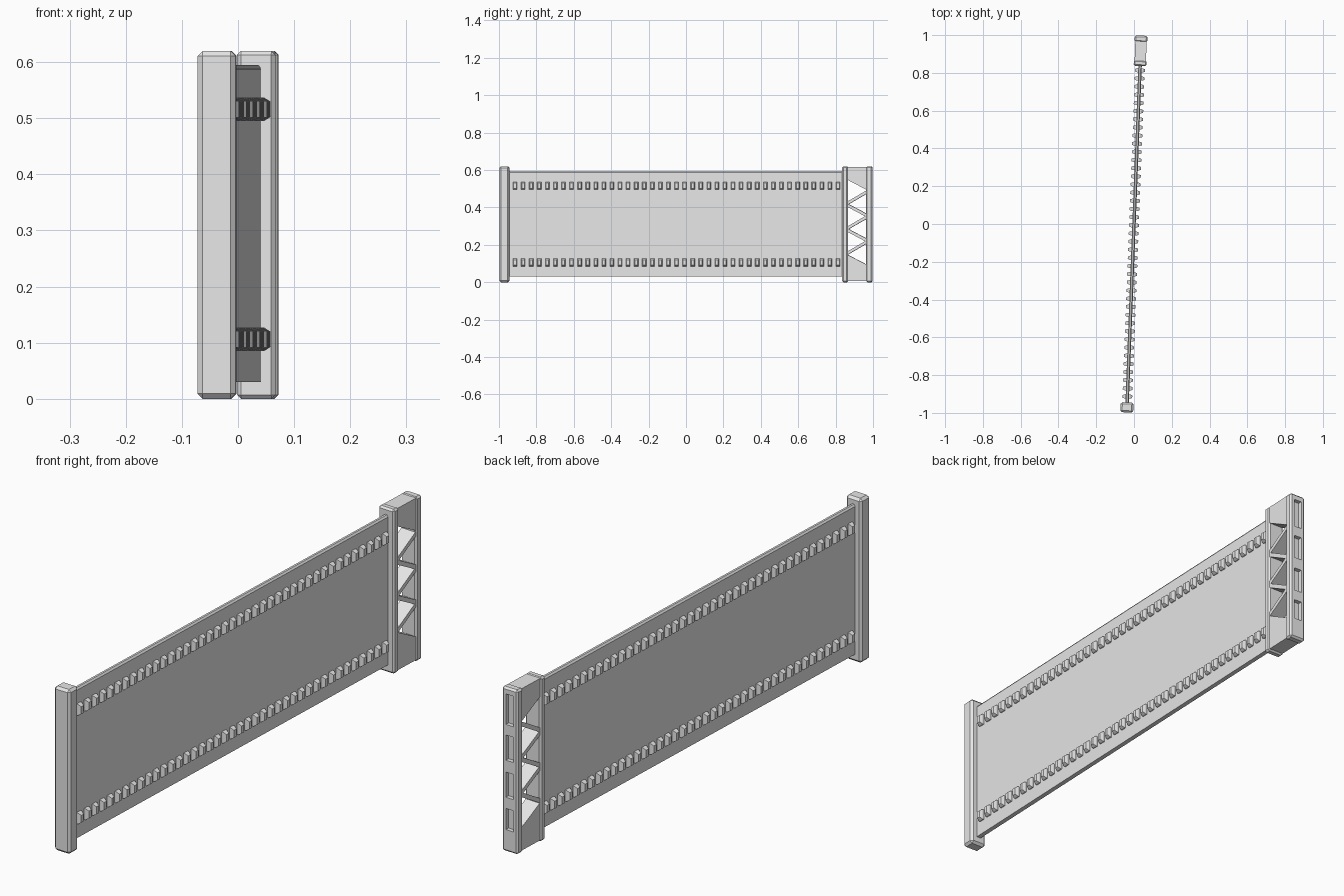
import bpy, bmesh, math
from mathutils import Vector

cube = bpy.data.objects.get("Cube")
if cube:
    bpy.data.objects.remove(cube, do_unlink=True)

TILT = -math.atan(0.0385)   # the whole panel is turned slightly about z
HEIGHT = 0.62

gray = bpy.data.materials.new("light_gray")
gray.use_nodes = True
gray.diffuse_color = (0.8, 0.8, 0.8, 1)
gray.node_tree.nodes["Principled BSDF"].inputs["Base Color"].default_value = (0.8, 0.8, 0.8, 1)


def make_object(name, bm):
    bmesh.ops.recalc_face_normals(bm, faces=bm.faces)
    mesh = bpy.data.meshes.new(name)
    bm.to_mesh(mesh)
    bm.free()
    mesh.materials.append(gray)
    obj = bpy.data.objects.new(name, mesh)
    obj.rotation_euler.z = TILT
    bpy.context.collection.objects.link(obj)
    return obj


def add_box(bm, half_x, y0, y1, z0, z1, chamfer=0):
    verts = bmesh.ops.create_cube(bm, size=1)["verts"]
    for v in verts:
        v.co = (v.co.x * 2 * half_x,
                (y0 + y1) / 2 + v.co.y * (y1 - y0),
                (z0 + z1) / 2 + v.co.z * (z1 - z0))
    if chamfer:
        edges = list({e for v in verts for e in v.link_edges})
        bmesh.ops.bevel(bm, geom=edges, offset=chamfer, segments=1, affect='EDGES')


def add_prism(bm, points, offset):
    """Extrude a closed outline along an offset."""
    face = bm.faces.new([bm.verts.new(p) for p in points])
    moved = bmesh.ops.extrude_face_region(bm, geom=[face], use_keep_orig=True)["geom"]
    bmesh.ops.translate(bm, vec=offset,
                        verts=[g for g in moved if isinstance(g, bmesh.types.BMVert)])


def box_object(name, *size, chamfer=0):
    bm = bmesh.new()
    add_box(bm, *size, chamfer=chamfer)
    return make_object(name, bm)


# Wall panel with a chamfered top edge
bm = bmesh.new()
half = [(0.009, 0.03), (0.009, 0.588), (0.004, 0.595)]
outline = half + [(-x, z) for x, z in reversed(half)]
add_prism(bm, [(x, -0.955, z) for x, z in outline], Vector((0, 1.805, 0)))
make_object("wall_panel", bm)

# Front post
box_object("front_post", 0.034, -0.998, -0.945, 0, HEIGHT, chamfer=0.009)

# Rows of tapered ribs on both sides
bm = bmesh.new()
COUNT, FIRST, PITCH = 41, -0.914, 0.0432
for side in (-1, 1):
    for z in (0.106, 0.516):
        for i in range(COUNT):
            y = FIRST + i * PITCH
            rings = []
            for x, hy, hz in ((0.006, 0.011, 0.021), (0.015, 0.011, 0.021), (0.026, 0.007, 0.014)):
                rings.append([bm.verts.new((side * x, y + a * hy, z + b * hz))
                              for a, b in ((-1, -1), (1, -1), (1, 1), (-1, 1))])
            for low, high in zip(rings, rings[1:]):
                for k in range(4):
                    n = (k + 1) % 4
                    bm.faces.new((low[k], low[n], high[n], high[k]))
            bm.faces.new(rings[0])
            bm.faces.new(rings[-1])
bmesh.ops.recalc_face_normals(bm, faces=bm.faces)
make_object("panel_ribs", bm)

# Flanges of the rear truss post
box_object("truss_front_flange", 0.034, 0.837, 0.867, 0, HEIGHT, chamfer=0.007)
rear = box_object("truss_rear_flange", 0.034, 0.964, 0.998, 0, HEIGHT, chamfer=0.007)

# Four slots recessed into the rear flange
bm = bmesh.new()
for z0, z1 in ((0.083, 0.163), (0.205, 0.3), (0.345, 0.44), (0.48, 0.595)):
    add_box(bm, 0.016, 0.982, 1.02, z0, z1)
cutter = make_object("slot_cutter", bm)
cutter.hide_render = True
cut = rear.modifiers.new("slots", 'BOOLEAN')
cut.operation = 'DIFFERENCE'
cut.solver = 'EXACT'
cut.object = cutter
bpy.context.view_layer.objects.active = rear
bpy.ops.object.modifier_apply(modifier=cut.name)
bpy.data.objects.remove(cutter, do_unlink=True)

# Web between the flanges: sloped end blocks and zigzag braces
WEB, Y0, Y1 = 0.03, 0.855, 0.975
bm = bmesh.new()


def add_web(points):
    add_prism(bm, [(-WEB, y, z) for y, z in points], Vector((2 * WEB, 0, 0)))


add_web([(Y0, 0.553), (Y1, 0.49), (Y1, 0.617), (Y0, 0.617)])
add_web([(Y0, 0.006), (Y1, 0.006), (Y1, 0.09), (Y0, 0.153)])
nodes = [(Y1, 0.487), (Y0, 0.417), (Y1, 0.353), (Y0, 0.284), (Y1, 0.22), (Y0, 0.15)]
THICK = 0.009
for (ya, za), (yb, zb) in zip(nodes, nodes[1:]):
    add_web([(ya, za - THICK), (yb, zb - THICK), (yb, zb + THICK), (ya, za + THICK)])
make_object("truss_web", bm)
